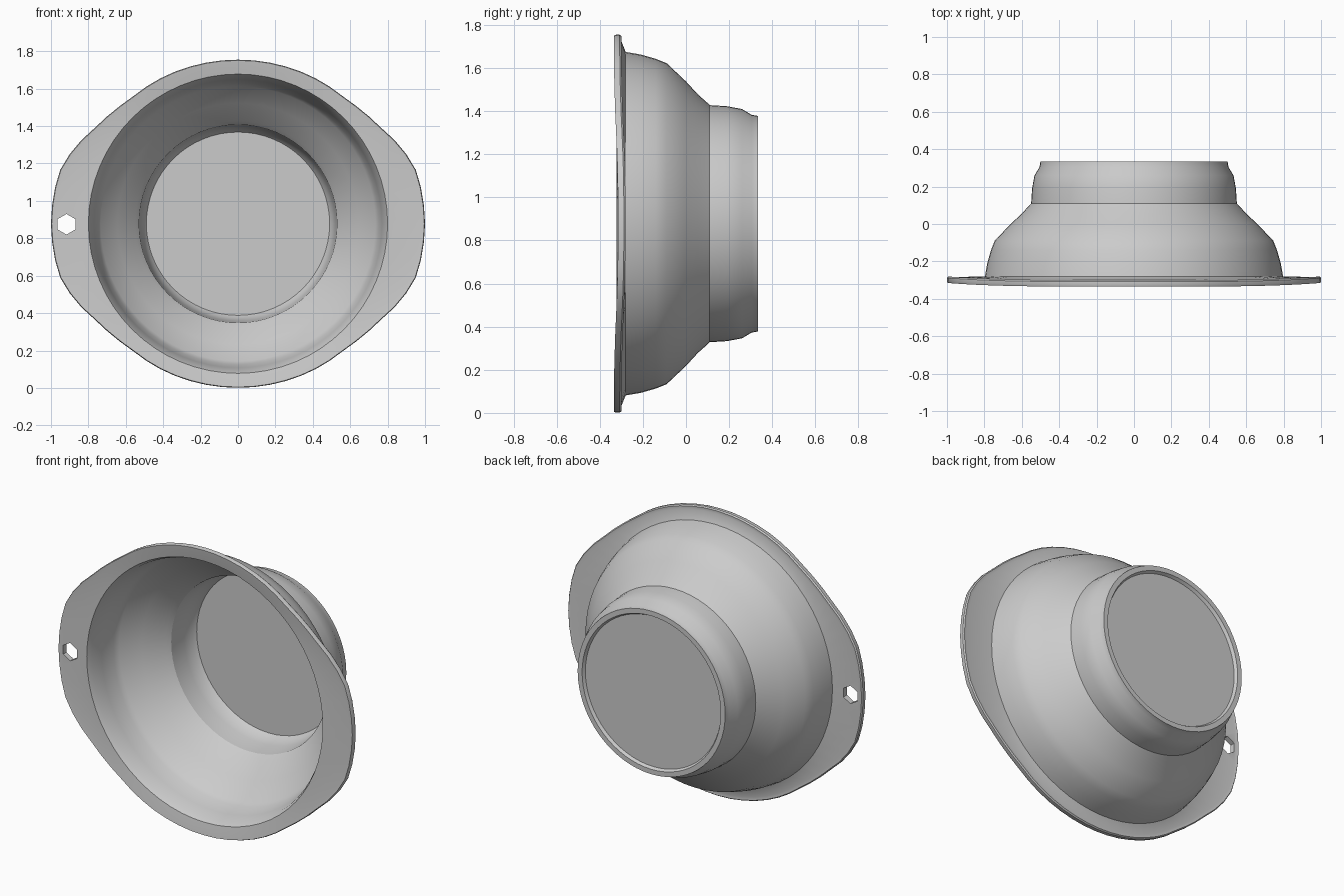
import bpy, bmesh, math
from mathutils import Matrix

if "Cube" in bpy.data.objects:
    bpy.data.objects.remove(bpy.data.objects["Cube"])

SEG = 64
CZ = 0.878

# Quarter outline of the rim with its two side grips: (x, z from centre)
OUTLINE = [(1.0, 0), (0.985, 0.16), (0.955, 0.28), (0.88, 0.40), (0.75, 0.525),
           (0.58, 0.665), (0.40, 0.785), (0.20, 0.855), (0, 0.877)]
POLAR = [(math.atan2(z, x), math.hypot(x, z)) for x, z in OUTLINE]


def rim_radius(a):
    a = math.atan2(abs(math.sin(a)), abs(math.cos(a)))
    for (a0, r0), (a1, r1) in zip(POLAR, POLAR[1:]):
        if a <= a1 + 1e-6:
            return r0 + (r1 - r0) * (a - a0) / (a1 - a0)
    return POLAR[-1][1]


# Closed section from inner floor, over the rim, to the underside:
# (radius, y, blend towards the rim outline, inset from outline)
inner = [(0.49, 0.30), (0.505, 0.28), (0.52, 0.22), (0.53, 0.11), (0.55, 0.085),
         (0.645, -0.01), (0.735, -0.10), (0.752, -0.13), (0.77, -0.22), (0.785, -0.29), (0.80, -0.322)]
outer = [(0.797, -0.28), (0.785, -0.21), (0.765, -0.14), (0.745, -0.09),
         (0.66, 0.00), (0.60, 0.055), (0.56, 0.10), (0.55, 0.11), (0.545, 0.19), (0.532, 0.26),
         (0.505, 0.305), (0.50, 0.335), (0.47, 0.335), (0.46, 0.317)]
section = [(r, y, 0, 0) for r, y in inner]
section += [(0, -0.332, 1, 0.025), (0, -0.335, 1, 0.004), (0, -0.325, 1, 0), (0, -0.308, 1, 0),
            (0, -0.30, 1, 0.006), (0, -0.302, 1, 0.025)]
section += [(r, y, 0, 0) for r, y in outer]

bm = bmesh.new()
rings = []
for r, y, on_rim, inset in section:
    ring = []
    for i in range(SEG):
        a = 2 * math.pi * i / SEG
        rad = rim_radius(a) - inset if on_rim else r
        x = rad * math.cos(a)
        lift = 0.02 * x ** 4 if on_rim else 0      # grips bend slightly back
        ring.append(bm.verts.new((x, y + lift, CZ + rad * math.sin(a))))
    rings.append(ring)
for p, q in zip(rings, rings[1:]):
    for i in range(SEG):
        j = (i + 1) % SEG
        bm.faces.new((p[i], p[j], q[j], q[i]))
bm.faces.new(rings[0])      # inner floor
bm.faces.new(rings[-1])     # underside
bmesh.ops.recalc_face_normals(bm, faces=bm.faces)
mesh = bpy.data.meshes.new("bowl")
bm.to_mesh(mesh)
bm.free()
bowl = bpy.data.objects.new("bowl", mesh)
bpy.context.collection.objects.link(bowl)

# Hexagonal hanging hole in the left grip
bpy.ops.mesh.primitive_cylinder_add(vertices=6, radius=0.055, depth=0.3,
                                    location=(-0.917, -0.31, 0.875),
                                    rotation=(math.pi / 2, 0, math.pi))
cutter = bpy.context.object
cutter.name = "hanging_hole_cutter"
cutter.hide_render = True
bpy.ops.object.select_all(action='DESELECT')
bpy.context.view_layer.objects.active = bowl
bowl.select_set(True)
mod = bowl.modifiers.new("hanging_hole", 'BOOLEAN')
mod.operation = 'DIFFERENCE'
mod.solver = 'EXACT'
mod.object = cutter
bpy.ops.object.modifier_apply(modifier=mod.name)
bpy.data.objects.remove(cutter)
bpy.ops.object.shade_smooth_by_angle(angle=math.radians(30))
